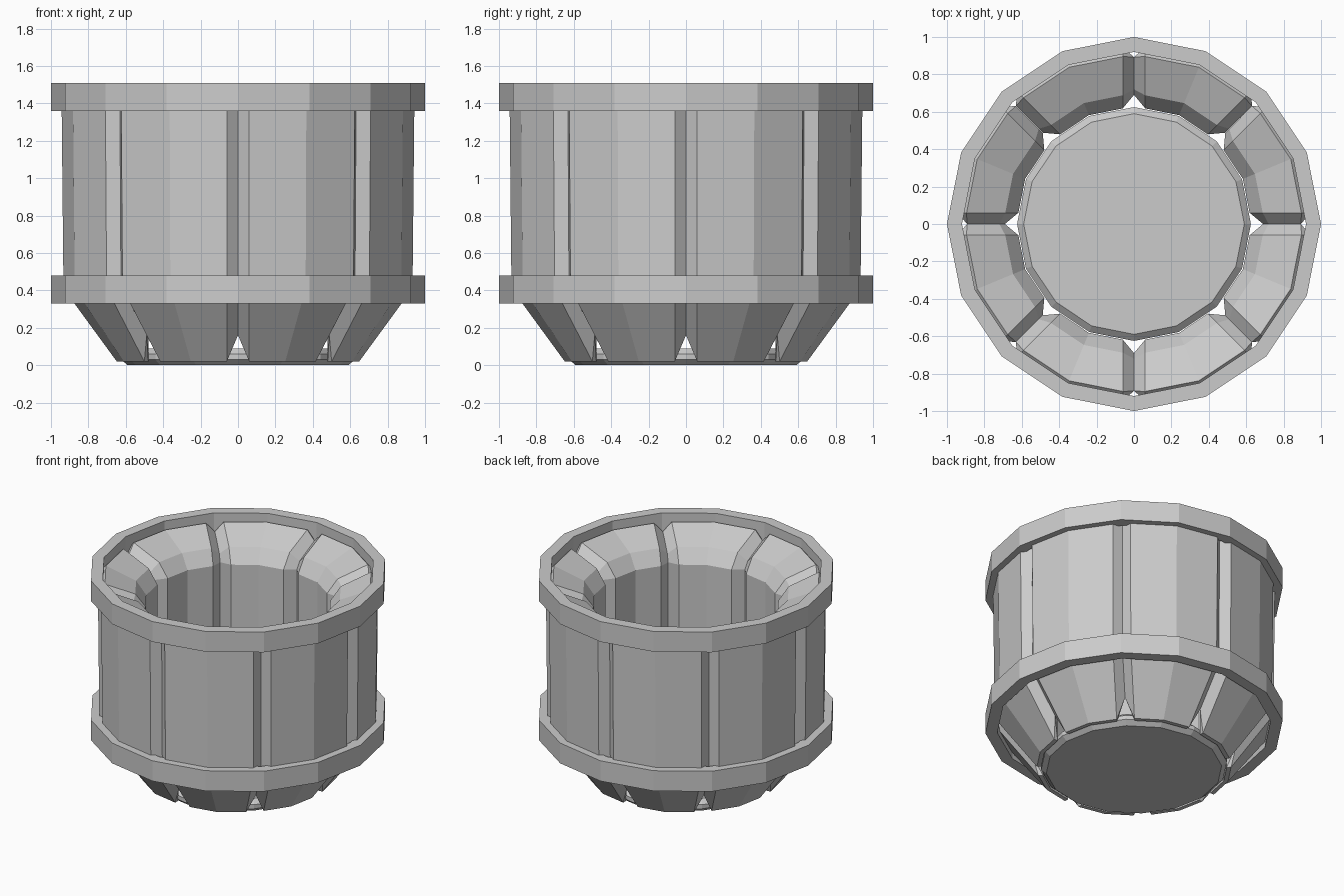
import bpy, bmesh, math
from math import sin, cos, pi
from mathutils import Matrix

if "Cube" in bpy.data.objects:
    bpy.data.objects.remove(bpy.data.objects["Cube"])

SIDES = 16


def finish(bm, name):
    bmesh.ops.remove_doubles(bm, verts=bm.verts, dist=0.0005)
    bmesh.ops.recalc_face_normals(bm, faces=bm.faces)
    me = bpy.data.meshes.new(name)
    bm.to_mesh(me)
    bm.free()
    ob = bpy.data.objects.new(name, me)
    bpy.context.collection.objects.link(ob)
    return ob


def bridge(bm, a, b):
    n = len(a)
    for i in range(n):
        j = (i + 1) % n
        bm.faces.new((a[i], a[j], b[j], b[i]))


def ring(bm, r, z):
    return [bm.verts.new((r * cos(2 * pi * i / SIDES), r * sin(2 * pi * i / SIDES), z))
            for i in range(SIDES)]


# Two hoops around the wall
def hoop(name, z0, z1, outer=1.0, inner=0.92):
    bm = bmesh.new()
    loops = [ring(bm, r, z) for r, z in ((outer, z0), (outer, z1), (inner, z1), (inner, z0))]
    for k in range(4):
        bridge(bm, loops[k], loops[(k + 1) % 4])
    finish(bm, name)


hoop("upper_hoop", 1.36, 1.51)
hoop("lower_hoop", 0.33, 0.48)

# Base disc with bevelled rims
bm = bmesh.new()
loops = [ring(bm, r, z) for r, z in ((0.59, 0.0), (0.625, 0.03), (0.625, 0.06), (0.59, 0.09))]
for a, b in zip(loops, loops[1:]):
    bridge(bm, a, b)
bm.faces.new(loops[0])
bm.faces.new(loops[-1])
finish(bm, "base_disc")

# Wall panels: full section, and the smaller section where neighbours meet
FULL = [(.63, .02), (.66, .02), (.945, .41), (.955, 1.40), (.907, 1.45), (.70, 1.36), (.63, 1.26)]
SEAM = [(.69, .16), (.69, .16), (.885, .425), (.893, 1.385), (.893, 1.385), (.72, 1.30), (.69, 1.25)]
INSET = 0.06
HALF = 2 * pi / SIDES


def panel(name, turn):
    bm = bmesh.new()

    def mirrored(x, y):
        # reflect across the panel's middle plane
        c, s = cos(2 * HALF), sin(2 * HALF)
        return x * c + y * s, x * s - y * c

    seam = [(r, 0, z) for r, z in SEAM]
    edge = [(r - INSET * math.tan(HALF / 2), INSET, z) for r, z in FULL]
    mid = [(r * cos(HALF), r * sin(HALF), z) for r, z in FULL]
    flip = lambda pts: [(*mirrored(x, y), z) for x, y, z in pts]
    sections = [seam, edge, mid, flip(edge), flip(seam)]
    loops = [[bm.verts.new(p) for p in s] for s in sections]
    for a, b in zip(loops, loops[1:]):
        bridge(bm, a, b)
    bm.faces.new(loops[0])
    bm.faces.new(loops[-1])
    bm.transform(Matrix.Rotation(turn, 4, 'Z'))
    finish(bm, name)


for i in range(8):
    panel(f"wall_panel_{i + 1}", i * pi / 4)
